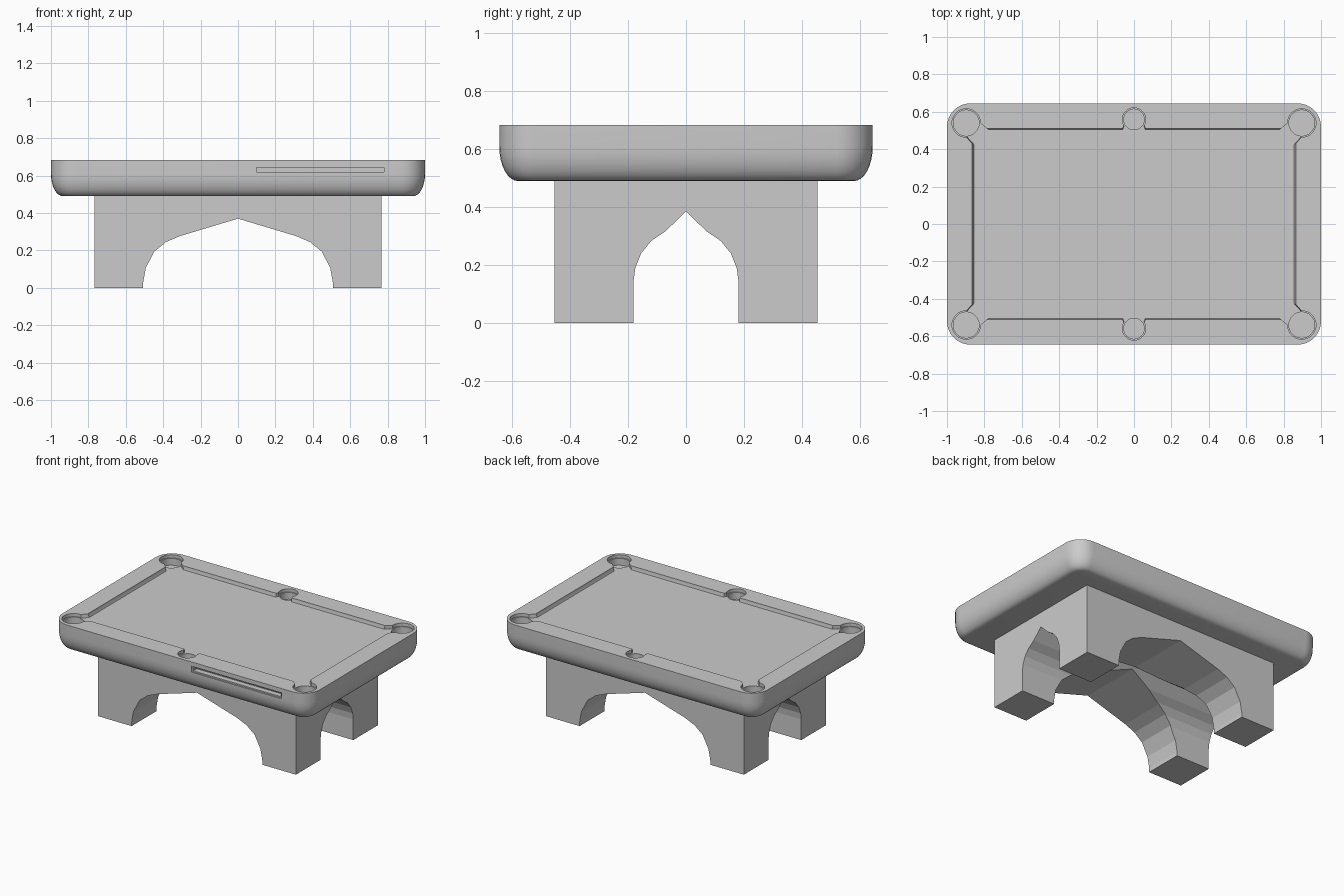
import bpy, bmesh, math
from mathutils import Vector

if "Cube" in bpy.data.objects:
    bpy.data.objects.remove(bpy.data.objects["Cube"])

TOP, BOTTOM = 0.683, 0.49


def loft(name, rings):
    """Closed solid from a stack of matching rings of points."""
    bm = bmesh.new()
    rows = [[bm.verts.new(p) for p in ring] for ring in rings]
    n = len(rows[0])
    for a, b in zip(rows, rows[1:]):
        for i in range(n):
            j = (i + 1) % n
            bm.faces.new((a[i], a[j], b[j], b[i]))
    bm.faces.new(rows[0][::-1])
    bm.faces.new(rows[-1])
    bmesh.ops.recalc_face_normals(bm, faces=bm.faces)
    mesh = bpy.data.meshes.new(name)
    bm.to_mesh(mesh)
    bm.free()
    ob = bpy.data.objects.new(name, mesh)
    bpy.context.collection.objects.link(ob)
    return ob


def box(name, lo, hi):
    return loft(name, [[(lo[0], lo[1], z), (hi[0], lo[1], z),
                        (hi[0], hi[1], z), (lo[0], hi[1], z)] for z in (lo[2], hi[2])])


def disc(cx, cy, z, r, n=32):
    return [(cx + r * math.cos(2 * math.pi * i / n),
             cy + r * math.sin(2 * math.pi * i / n), z) for i in range(n)]


def carve(target, cutter):
    """Subtract the cutter, then remove it."""
    mod = target.modifiers.new("carve", 'BOOLEAN')
    mod.operation, mod.solver, mod.object = 'DIFFERENCE', 'EXACT', cutter
    bpy.context.view_layer.objects.active = target
    bpy.ops.object.modifier_apply(modifier=mod.name)
    bpy.data.objects.remove(cutter)


def rounded_rect(inset, z, hx=1.0, hy=0.645, r=0.125, seg=8):
    pts = []
    for k, (sx, sy) in enumerate(((1, 1), (-1, 1), (-1, -1), (1, -1))):
        for i in range(seg + 1):
            a = math.pi / 2 * (k + i / seg)
            pts.append((sx * (hx - r) + (r - inset) * math.cos(a),
                        sy * (hy - r) + (r - inset) * math.sin(a), z))
    return pts


# Table body: rounded slab whose lower sides curve inward
profile = [(0, TOP), (0, 0.61)]
profile += [(0.065 * (1 - math.cos(a)), 0.61 - 0.12 * math.sin(a))
            for a in (math.pi / 2 * i / 8 for i in range(1, 9))]
body = loft("table_body", [rounded_rect(d, z) for d, z in profile])

# Playing surface recess with sloped cushions and pocket jaws
quad = [(0.865, 0.43), (0.915, 0.485), (0.897, 0.54),
        (0.835, 0.55), (0.785, 0.51), (0.06, 0.51), (0.05, 0.54)]
half = quad + [(-x, y) for x, y in reversed(quad)]
outline = half + [(-x, -y) for x, y in half]
floor = TOP - 0.025
carve(body, loft("field_cutter", [
    [(x * s, y * s, z) for x, y in outline]
    for s, z in ((0.99, floor), (1.0, TOP - 0.004), (1.0, TOP + 0.05))]))

# Six pockets: a shallow rim step and a deeper well
for x, y, r in [(sx * 0.897, sy * 0.54, 0.069) for sx in (-1, 1) for sy in (-1, 1)] + \
               [(0, sy * 0.559, 0.055) for sy in (-1, 1)]:
    for rad, z in ((r + 0.007, floor + 0.003), (r, TOP - 0.07)):
        carve(body, loft("pocket_cutter", [disc(x, y, z, rad), disc(x, y, TOP + 0.05, rad)]))

# Ball return slot in the front side
for edge, depth in ((0, 0.008), (0.009, 0.045)):
    carve(body, box("slot_cutter", (0.09 + edge, -0.75, 0.611 + edge),
                    (0.79 - edge, -0.645 + depth, 0.653 - edge)))

bpy.ops.object.select_all(action='DESELECT')
body.select_set(True)
bpy.context.view_layer.objects.active = body
bpy.ops.object.shade_smooth_by_angle(angle=math.radians(30))

# Pedestal base: a block with pointed arches cut through both ways
base = box("arched_base", (-0.768, -0.455, 0), (0.768, 0.455, BOTTOM + 0.004))


def arch(half_profile):
    return half_profile + [(-u, z) for u, z in reversed(half_profile) if u > 0]


front_arch = arch([(0.507, -0.1), (0.507, 0.03), (0.493, 0.107), (0.447, 0.195),
                   (0.385, 0.245), (0.31, 0.277), (0, 0.37)])
side_arch = arch([(0.181, -0.1), (0.181, 0.145), (0.175, 0.19), (0.155, 0.24),
                  (0.12, 0.283), (0.07, 0.317), (0, 0.385)])
carve(base, loft("front_arch_cutter", [[(u, y, z) for u, z in front_arch] for y in (-0.6, 0.6)]))
carve(base, loft("side_arch_cutter", [[(x, u, z) for u, z in side_arch] for x in (-0.9, 0.9)]))
